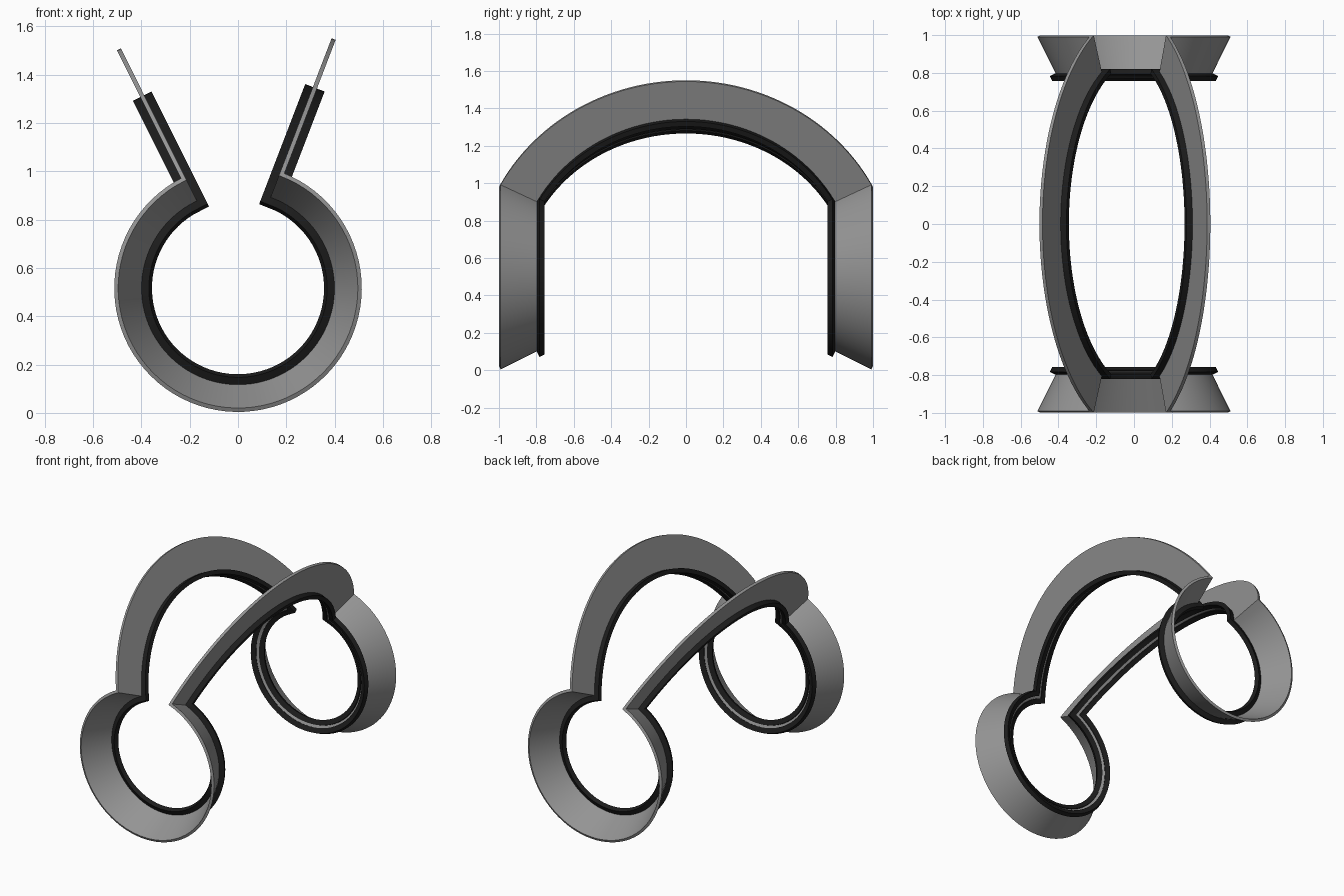
import bpy, bmesh, math
from mathutils import Vector

if "Cube" in bpy.data.objects:
    bpy.data.objects.remove(bpy.data.objects["Cube"])

R, Y, CZ = 0.504, 0.995, 0.516       # ring rim radius, rim y position, ring axis height
CU, CV = 0.447, 0.894                # cone slope: radial / axial share
DROP = 0.525                         # arch centre lies this far below the arch ends
RA = math.hypot(Y, DROP)             # arch rim radius
A_RIGHT, A_LEFT = math.radians(21), math.radians(-26.5)
YAX = Vector((0, 1, 0))


def rad(a):
    return Vector((math.sin(a), 0, math.cos(a)))


def side(a):
    # arch plate normal pointing away from the opening
    return Vector((math.cos(a), 0, -math.sin(a))) * (1 if a > 0 else -1)


def ring(s, n=72):
    # conical ring stations, left end round the bottom to the right end
    out = []
    a0, a1 = A_LEFT + 2 * math.pi, A_RIGHT
    for i in range(n + 1):
        r = rad(a0 + (a1 - a0) * i / n)
        normal = r * CV - YAX * s * CU
        if i == 0:
            normal += side(A_LEFT)       # mitred fold
        if i == n:
            normal += side(A_RIGHT)
        out.append((Vector((0, s * Y, CZ)) + r * R, -r * CU - YAX * s * CV, normal))
    return out


def arch(a, n=56):
    # flat arch stations, front to back, without the shared ends
    out = []
    t = math.asin(Y / RA)
    for i in range(1, n):
        th = -t + 2 * t * i / n
        d = rad(a) * math.cos(th) + YAX * math.sin(th)
        out.append((Vector((0, 0, CZ)) + rad(a) * (R - DROP) + d * RA, -d, side(a)))
    return out


path = ring(-1) + arch(A_RIGHT) + ring(1)[::-1] + arch(A_LEFT)[::-1]


def band(name, s0, s1, n0, n1, color):
    # sweep a rectangular section round the closed path
    bm = bmesh.new()
    loops = [[bm.verts.new(o + u * s + n * k)
              for s, k in ((s0, n0), (s1, n0), (s1, n1), (s0, n1))] for o, u, n in path]
    for i, a in enumerate(loops):
        b = loops[(i + 1) % len(loops)]
        for j in range(4):
            k = (j + 1) % 4
            bm.faces.new((a[j], a[k], b[k], b[j]))
    bmesh.ops.recalc_face_normals(bm, faces=bm.faces)
    me = bpy.data.meshes.new(name)
    bm.to_mesh(me)
    bm.free()
    mat = bpy.data.materials.new(name + "_material")
    mat.diffuse_color = color
    mat.use_nodes = True
    mat.node_tree.nodes["Principled BSDF"].inputs["Base Color"].default_value = mat.diffuse_color
    me.materials.append(mat)
    ob = bpy.data.objects.new(name, me)
    bpy.context.collection.objects.link(ob)
    bpy.ops.object.select_all(action='DESELECT')
    ob.select_set(True)
    bpy.context.view_layer.objects.active = ob
    bpy.ops.object.shade_smooth_by_angle(angle=math.radians(30))


GREY, DARK = (0.3, 0.3, 0.3, 1), (0.012, 0.012, 0.012, 1)
# continuous folded plate
band("folded_plate", 0, 0.238, -0.009, 0.009, GREY)
# edge strips on both faces of the plate
band("outer_edge_strip", 0.216, 0.245, 0.009, 0.043, DARK)
band("inner_edge_strip", 0.216, 0.245, -0.043, -0.009, DARK)
